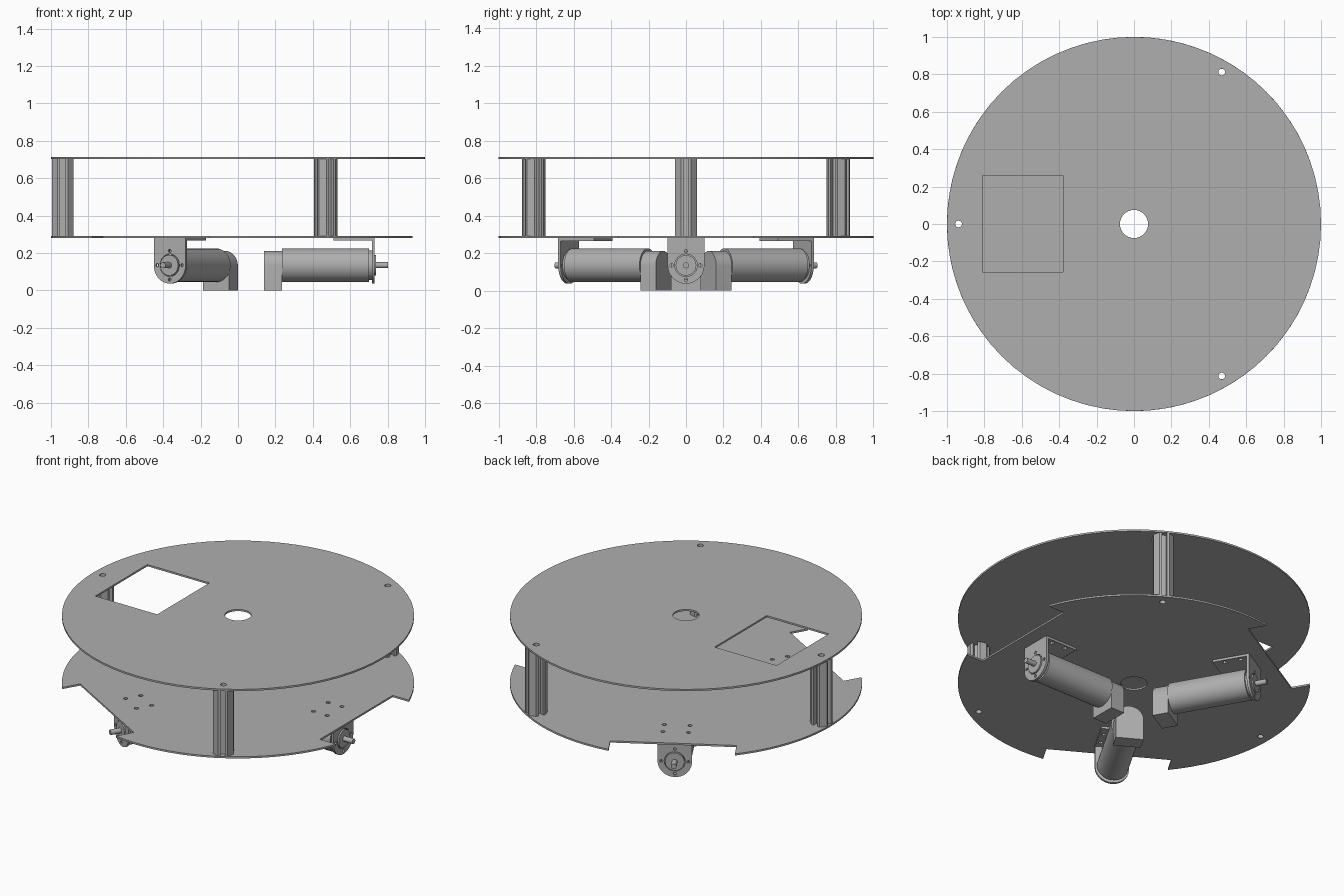
import bpy, bmesh
from math import sin, cos, pi, radians, asin
from mathutils import Matrix

if "Cube" in bpy.data.objects:
    bpy.data.objects.remove(bpy.data.objects["Cube"])

metal = bpy.data.materials.new("plain_grey_metal")
metal.use_nodes = True
GREY = (0.43, 0.43, 0.43, 1)
metal.diffuse_color = GREY
metal.node_tree.nodes["Principled BSDF"].inputs["Base Color"].default_value = GREY


def arc(r, start=0.0, end=2 * pi, n=32, cx=0.0, cy=0.0, closed=True):
    steps = n if closed else n - 1
    return [(cx + r * cos(start + (end - start) * i / steps),
             cy + r * sin(start + (end - start) * i / steps)) for i in range(n)]


def prism(name, loops, low, high, matrix=Matrix()):
    """Extrude an outline (first loop) with holes (other loops) from low to high."""
    curve = bpy.data.curves.new(name, "CURVE")
    curve.dimensions = "2D"
    curve.fill_mode = "BOTH"
    curve.extrude = (high - low) / 2
    for loop in loops:
        spline = curve.splines.new("POLY")
        spline.points.add(len(loop) - 1)
        for point, (x, y) in zip(spline.points, loop):
            point.co = (x, y, 0, 1)
        spline.use_cyclic_u = True
    temp = bpy.data.objects.new(name + "_outline", curve)
    bpy.context.collection.objects.link(temp)
    graph = bpy.context.evaluated_depsgraph_get()
    mesh = bpy.data.meshes.new_from_object(temp.evaluated_get(graph))
    bpy.data.objects.remove(temp)
    bpy.data.curves.remove(curve)

    bm = bmesh.new()
    bm.from_mesh(mesh)
    bmesh.ops.remove_doubles(bm, verts=bm.verts, dist=1e-5)
    bmesh.ops.recalc_face_normals(bm, faces=bm.faces)
    bm.transform(matrix @ Matrix.Translation((0, 0, (low + high) / 2)))
    bm.to_mesh(mesh)
    bm.free()
    mesh.materials.clear()
    mesh.materials.append(metal)
    obj = bpy.data.objects.new(name, mesh)
    bpy.context.collection.objects.link(obj)
    bpy.ops.object.select_all(action="DESELECT")
    obj.select_set(True)
    bpy.context.view_layer.objects.active = obj
    bpy.ops.object.shade_smooth_by_angle(angle=radians(30))
    return obj


MOTOR_ANGLES = [radians(a) for a in (0, 120, 240)]
POST_ANGLES = [radians(a) for a in (60, 180, 300)]
POST_R = 0.938
AXIS_Z = 0.135

# Holes shared by both plates
centre_hole = arc(0.075)
post_holes = [arc(0.018, n=16, cx=POST_R * cos(a), cy=POST_R * sin(a)) for a in POST_ANGLES]

# Top plate with a rectangular window
window = [(-0.81, -0.257), (-0.38, -0.257), (-0.38, 0.26), (-0.81, 0.26)]
prism("top_plate", [arc(1, n=72), centre_hole, window] + post_holes, 0.702, 0.713)

# Bottom plate: a disc with a rectangular notch in front of each motor
NOTCH_IN, NOTCH_HALF = 0.82, 0.36
half = asin(NOTCH_HALF)
outline, screw_holes = [], []
for a in MOTOR_ANGLES:
    for t in (-NOTCH_HALF, NOTCH_HALF):
        outline.append((NOTCH_IN * cos(a) - t * sin(a), NOTCH_IN * sin(a) + t * cos(a)))
    outline += arc(1, a + half, a + radians(120) - half, n=20, closed=False)
    for r in (0.575, 0.67):
        for t in (-0.073, 0.073):
            screw_holes.append(arc(0.013, n=12, cx=r * cos(a) - t * sin(a),
                                   cy=r * sin(a) + t * cos(a)))
prism("bottom_plate", [outline, centre_hole] + post_holes + screw_holes, 0.28, 0.291)

# Slotted posts between the plates
side = [(0.0575, -0.028), (0.0575, -0.014), (0.03, -0.014),
        (0.03, 0.014), (0.0575, 0.014), (0.0575, 0.028)]
section = []
for q in range(4):
    c, s = cos(q * pi / 2), sin(q * pi / 2)
    section += [(x * c - y * s, x * s + y * c) for x, y in side]
for i, a in enumerate(POST_ANGLES):
    place = Matrix.Rotation(a, 4, "Z") @ Matrix.Translation((POST_R, 0, 0))
    prism(f"post_{i + 1}", [section, arc(0.018, n=16)], 0.291, 0.702, place)

# Motor units: local x of a profile is sideways, local y is up, extrusion is outward
outward = Matrix(((0, 0, 1, 0), (1, 0, 0, 0), (0, 1, 0, 0), (0, 0, 0, 1)))
for i, a in enumerate(MOTOR_ANGLES):
    turn = Matrix.Rotation(a, 4, "Z")
    face = turn @ outward
    n = i + 1

    def round_part(name, r, low, high, count=40):
        prism(f"{name}_{n}", [arc(r, n=count, cy=AXIS_Z)], low, high, face)

    # Motor body, rear cover and shaft
    round_part("motor_body", 0.09, 0.235, 0.7)
    round_part("motor_face", 0.078, 0.7, 0.716)
    round_part("motor_boss", 0.055, 0.716, 0.737)
    round_part("motor_shaft", 0.016, 0.737, 0.802, 20)
    cover = [(-0.08, 0), (0.08, 0)] + arc(0.08, 0, pi, 20, cy=0.132, closed=False)
    prism(f"motor_rear_cover_{n}", [cover], 0.14, 0.235, face)

    # Angle bracket: upright with a round foot, and a flange under the plate
    upright = [(0.098, 0.28), (-0.098, 0.28)] + arc(0.098, pi, 2 * pi, 24, cy=AXIS_Z, closed=False)
    holes = [arc(0.06, n=32, cy=AXIS_Z)]
    for q in range(4):
        holes.append(arc(0.009, n=12, cx=0.077 * cos(q * pi / 2),
                         cy=AXIS_Z + 0.077 * sin(q * pi / 2)))
    prism(f"bracket_upright_{n}", [upright] + holes, 0.716, 0.731, face)
    flange = [(0.51, -0.098), (0.716, -0.098), (0.716, 0.098), (0.51, 0.098)]
    holes = [arc(0.013, n=12, cx=r, cy=t) for r in (0.575, 0.67) for t in (-0.073, 0.073)]
    prism(f"bracket_flange_{n}", [flange] + holes, 0.266, 0.28, turn)
